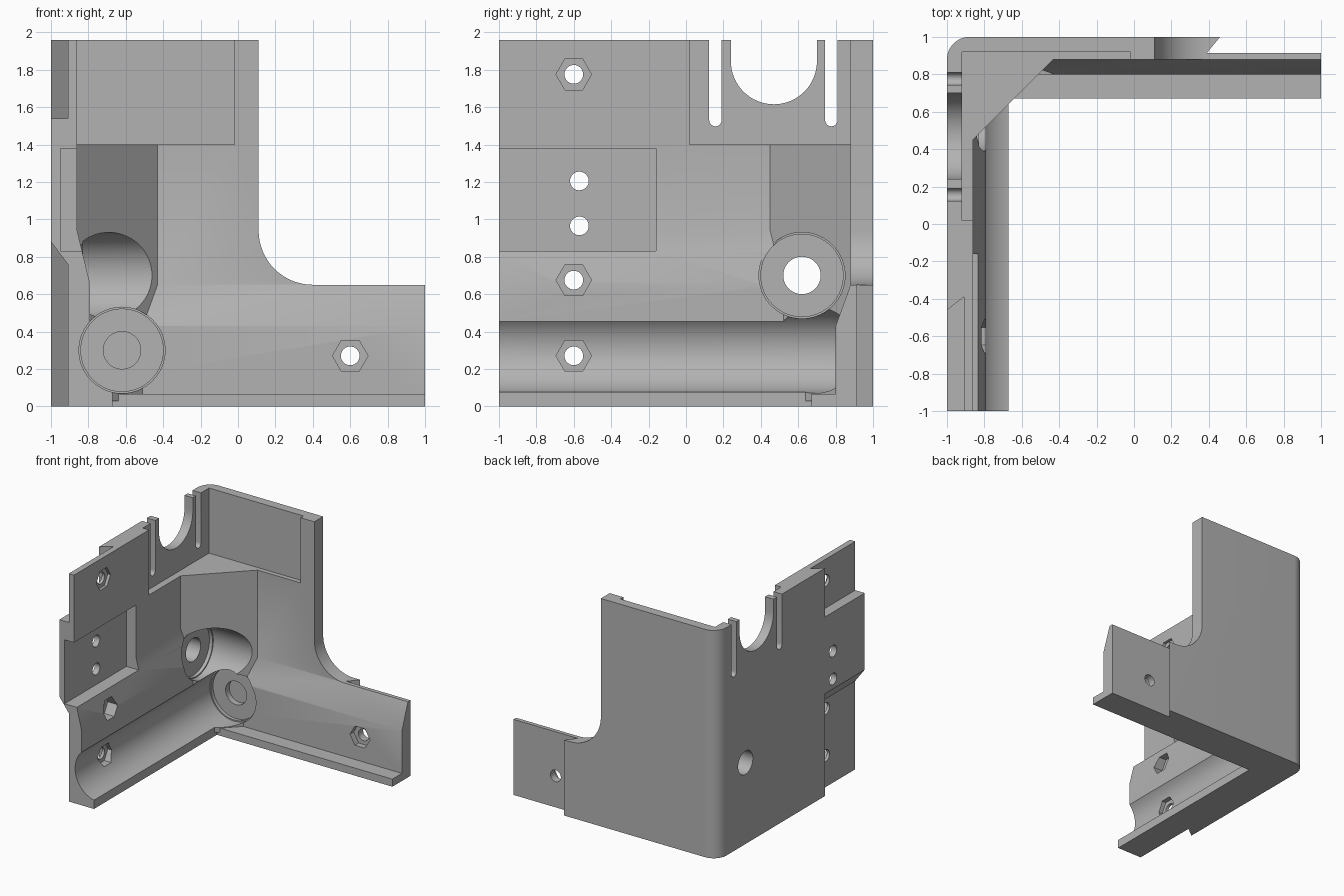
import bpy, bmesh
from math import cos, sin, pi

cube = bpy.data.objects.get("Cube")
if cube:
    bpy.data.objects.remove(cube, do_unlink=True)

grey = bpy.data.materials.new("mid grey")
grey.use_nodes = True
GREY = (0.45, 0.45, 0.45, 1)
grey.diffuse_color = GREY
grey.node_tree.nodes["Principled BSDF"].inputs["Base Color"].default_value = GREY


def prism(name, pts, axis, a, b):
    """Extrude a 2D outline along an axis from a to b."""
    place = {"x": lambda p, t: (t, p[0], p[1]),
             "y": lambda p, t: (p[0], t, p[1]),
             "z": lambda p, t: (p[0], p[1], t)}[axis]
    bm = bmesh.new()
    low = [bm.verts.new(place(p, a)) for p in pts]
    high = [bm.verts.new(place(p, b)) for p in pts]
    bm.faces.new(low)
    bm.faces.new(high)
    n = len(pts)
    for i in range(n):
        j = (i + 1) % n
        bm.faces.new((low[i], low[j], high[j], high[i]))
    bmesh.ops.recalc_face_normals(bm, faces=bm.faces)
    mesh = bpy.data.meshes.new(name)
    bm.to_mesh(mesh)
    bm.free()
    mesh.materials.append(grey)
    obj = bpy.data.objects.new(name, mesh)
    bpy.context.collection.objects.link(obj)
    return obj


def arc(cx, cy, r, start, end, n):
    return [(cx + r * cos(start + (end - start) * i / n),
             cy + r * sin(start + (end - start) * i / n)) for i in range(n + 1)]


def circle(cx, cy, r, n=64):
    return arc(cx, cy, r, 0, 2 * pi, n)[:-1]


def rect(a0, b0, a1, b1):
    return [(a0, b0), (a1, b0), (a1, b1), (a0, b1)]


def combine(target, other, operation):
    other.hide_render = True
    mod = target.modifiers.new(other.name, "BOOLEAN")
    mod.operation = operation
    mod.solver = "EXACT"
    mod.object = other
    bpy.context.view_layer.objects.active = target
    bpy.ops.object.modifier_apply(modifier=mod.name)
    bpy.data.objects.remove(other, do_unlink=True)


TOP = 1.96

# Side wall with its foot and sloping ledge
bracket = prism("corner_bracket",
                [(-.91, 0), (-.67, 0), (-.67, .2), (-.79, .4), (-.79, .65),
                 (-.86, .94), (-.86, TOP), (-.91, TOP)], "y", -1, .9)

solids = [
    # Back wall with its foot and sloping ledge
    prism("back_wall", [(.915, 0), (.67, 0), (.67, .065), (.8, .065), (.8, .43),
                        (.88, .65), (.88, TOP), (.915, TOP)], "x", -.9, 1),
    # Outer skin with a rounded corner and slanted ends
    prism("outer_skin", [(-1, -.46), (-.91, -.39), (-.89, -.39), (-.89, .89),
                         (.39, .89), (.39, .915), (.46, 1)]
          + arc(-.88, .88, .12, pi / 2, pi, 12), "z", 0, TOP),
    # Diagonal filler block in the corner
    prism("corner_block", [(-.95, .95), (-.95, .36), (-.36, .95)], "z", .03, 1.4),
    # Raised tab on the outside of the side wall
    prism("side_tab", [(-.89, .76), (-.91, .76), (-1, .88), (-1, 1.54), (-.89, 1.54)],
          "y", -1, -.3),
]
for part in solids:
    combine(bracket, part, "UNION")

cutters = [
    # Back wall step with a large fillet
    prism("wall_step", arc(.4, .94, .29, pi, 1.5 * pi, 16)
          + [(1.2, .65), (1.2, 2.2), (.11, 2.2)], "y", .5, 1.2),
    # Thinned walls around the upper corner
    prism("upper_recess", rect(-.92, .02, -.02, .92), "z", 1.4, 2.2),
    # Tab pocket
    prism("tab_pocket", rect(-1.2, .83, -.16, 1.38), "x", -.95, -.5),
    # Rod groove along the side wall, ending in a blind seat
    prism("side_groove", circle(-.62, .3, .23), "y", -1.2, .83),
    prism("side_seat", circle(-.62, .3, .22), "y", .7, .86),
    prism("side_blind_hole", circle(-.62, .3, .1), "y", .7, .91),
    # Rod bore through the corner block
    prism("cross_bore", circle(.62, .7, .23), "x", -.83, 0),
    prism("cross_seat", circle(.62, .7, .22), "x", -.86, -.7),
    prism("cross_hole", circle(.62, .7, .1), "x", -1.2, -.7),
    # U-shaped cradle in the upper side wall
    prism("cradle", arc(.47, 1.845, .23, pi, 2 * pi, 32) + [(.7, 2.2), (.24, 2.2)],
          "x", -1.2, -.7),
    # Nut and bolt hole in the back arm
    prism("back_bolt", circle(.6, .27, .05, 32), "y", .6, 1.2),
    prism("back_nut", circle(.6, .27, .095, 6), "y", .6, .85),
]
# Flex slots beside the cradle
for y in (.157, .777):
    cutters.append(prism("flex_slot", arc(y, 1.53, .033, pi, 2 * pi, 12)
                         + [(y + .033, 2.2), (y - .033, 2.2)], "x", -1.2, -.7))
# Nuts and bolt holes in the side wall
for z in (.27, .675, 1.775):
    cutters.append(prism("side_bolt", circle(-.6, z, .05, 32), "x", -1.2, -.6))
    cutters.append(prism("side_nut", circle(-.6, z, .095, 6), "x", -.885, -.6))
# Plain holes in the tab pocket
for z in (.965, 1.205):
    cutters.append(prism("tab_hole", circle(-.57, z, .05, 32), "x", -1.2, -.6))
for part in cutters:
    combine(bracket, part, "DIFFERENCE")

# Smooth the round surfaces, keep the edges crisp
bpy.ops.object.select_all(action="DESELECT")
bracket.select_set(True)
bpy.context.view_layer.objects.active = bracket
bpy.ops.object.shade_smooth_by_angle(angle=pi / 9)
